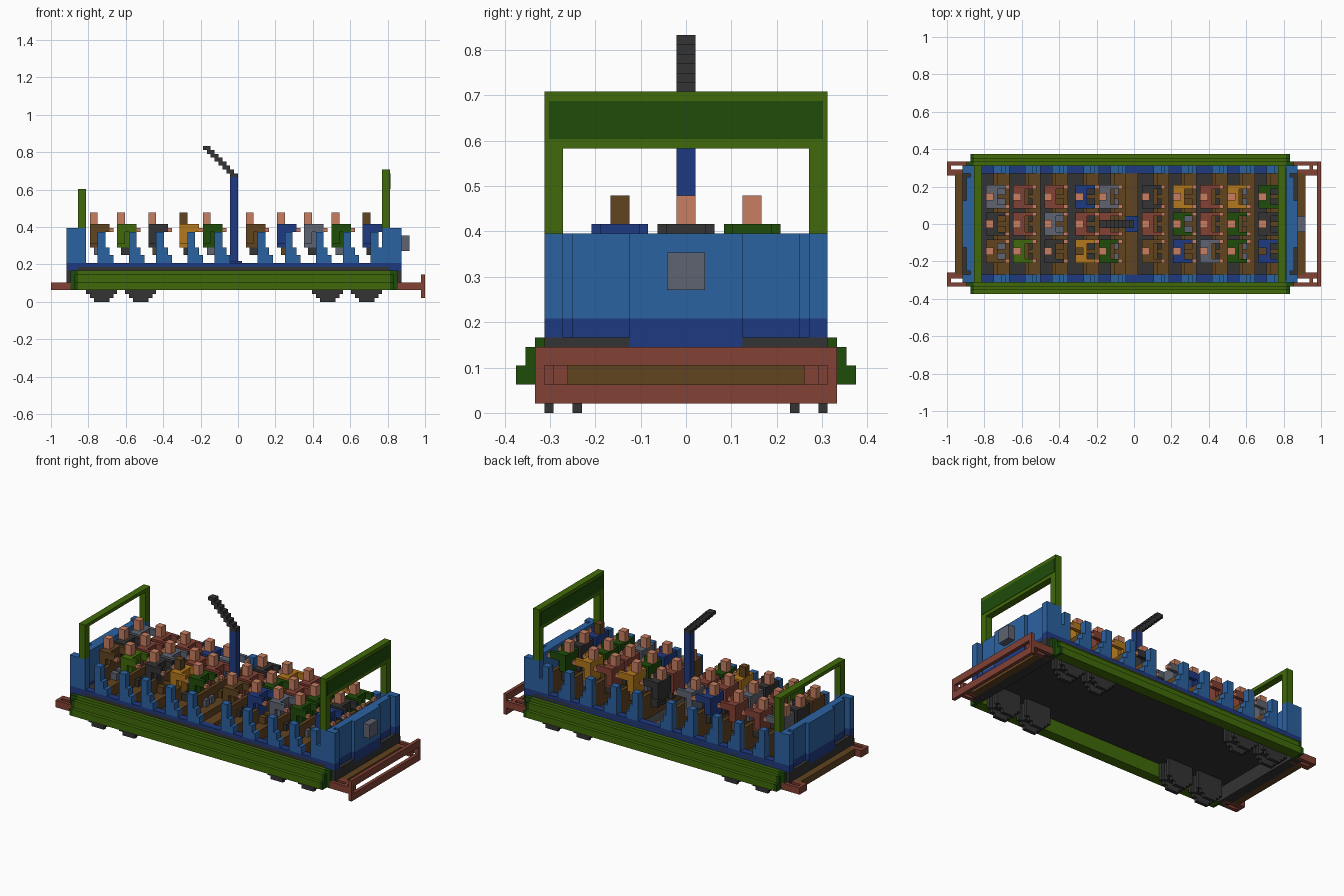
import bpy, bmesh

cube = bpy.data.objects.get("Cube")
if cube:
    bpy.data.objects.remove(cube, do_unlink=True)

U = 1 / 48  # one block of the grid

# Flat colours, given as sRGB bytes and stored linear
COLOURS = {
    "green": (65, 106, 9), "dark_green": (30, 76, 10), "navy": (31, 58, 129),
    "light_blue": (43, 98, 161), "charcoal": (51, 51, 51), "grey": (94, 99, 112),
    "brown": (97, 67, 32), "brick_red": (130, 65, 52), "skin": (200, 126, 97),
    "mustard": (178, 120, 28),
}


def linear(c):
    c /= 255
    return c / 12.92 if c <= 0.04045 else ((c + 0.055) / 1.055) ** 2.4


MATS = {}
for cname, rgb in COLOURS.items():
    m = bpy.data.materials.new(cname)
    m.use_nodes = True
    col = (*[linear(c) for c in rgb], 1)
    m.diffuse_color = col
    bsdf = m.node_tree.nodes["Principled BSDF"]
    bsdf.inputs["Base Color"].default_value = col
    bsdf.inputs["Roughness"].default_value = 0.9
    MATS[cname] = m


def part(name, groups):
    """groups: {colour: [(x0, x1, y0, y1, z0, z1), ...]} in block units."""
    bm = bmesh.new()
    for idx, boxes in enumerate(groups.values()):
        for x0, x1, y0, y1, z0, z1 in boxes:
            made = bmesh.ops.create_cube(bm, size=1)["verts"]
            for v in made:
                v.co.x = (x0 + x1) / 2 + v.co.x * (x1 - x0)
                v.co.y = (y0 + y1) / 2 + v.co.y * (y1 - y0)
                v.co.z = (z0 + z1) / 2 + v.co.z * (z1 - z0)
                v.co *= U
            for f in {f for v in made for f in v.link_faces}:
                f.material_index = idx
    mesh = bpy.data.meshes.new(name)
    bm.to_mesh(mesh)
    bm.free()
    for c in groups:
        mesh.materials.append(MATS[c])
    ob = bpy.data.objects.new(name, mesh)
    bpy.context.collection.objects.link(ob)


def both_y(boxes):
    return boxes + [(a, b, -d, -c, e, f) for a, b, c, d, e, f in boxes]


def flip_x(boxes):
    """Mirror across the middle of the car body at x = -1."""
    return [(-2 - b, -2 - a, c, d, e, f) for a, b, c, d, e, f in boxes]


# Floor slab, with a plank across the middle under the pole
part("floor", {"charcoal": [(-41, 39, -15, 15, 7, 9)]})
part("middle_plank", {"brown": [(-3, 1, -13, 13, 9, 10)]})

# Stepped side skirts with darker end caps
skirt = both_y([(-41, 39, 15, 18, 3, 5), (-41, 39, 15, 17, 5, 7), (-41, 39, 15, 16, 7, 8)])
caps = both_y([(39, 40, 15, 18, 3, 5), (39, 40, 15, 17, 5, 7), (39, 41, 15, 16, 3, 8)])
part("side_skirts", {"green": skirt, "dark_green": caps + flip_x(caps)})

# Navy band along the sides
part("side_band", {"navy": both_y([(-41, 39, 13, 15, 8, 10)])})

# Wheels: paired round-stepped discs joined by a hub
for i, x in enumerate((-35, -25, 23, 33)):
    discs = []
    for y0 in (11, 14):
        discs += [(x - 4, x + 4, y0, y0 + 1, 2, 7), (x - 3, x + 3, y0, y0 + 1, 1, 2),
                  (x - 2, x + 2, y0, y0 + 1, 0, 1)]
    discs.append((x - 3, x + 3, 12, 14, 2, 7))
    part(f"wheel_pair_{i + 1}", {"charcoal": both_y(discs)})

# Bowed end walls, lower band, end beam and ledge
wall, base = [], []
for y0, y1, out in ((0, 6, 42), (6, 12, 41), (12, 15, 40)):
    wall += both_y([(39, out, y0, y1, 10, 19)])
    base += both_y([(39, out, y0, y1, 7, 10)])
wall += both_y([(37, 42, 13, 15, 10, 19)])
base += both_y([(37, 42, 13, 15, 8, 10)])
beam = [(39, 42, -15, 15, 3, 7)] + both_y([(39, 42, 6, 15, 7, 8)])
ledge = [(42, 44, -13, 13, 3, 5)]
for side, f in (("front", list), ("rear", flip_x)):
    part(side + "_end_wall", {"light_blue": f(wall), "navy": f(base)})
    part(side + "_end_beam", {"charcoal": f(beam)})
    part(side + "_ledge", {"brown": f(ledge)})

# Headlamp
part("headlamp", {"grey": [(42, 44, -2, 2, 13, 17)]})

# Buffer arms: open loops at each corner, and the front bumper frame
part("front_buffer_arms", {"brick_red": both_y([
    (40, 47, 12.5, 14, 3, 5), (40, 47, 15, 16, 3, 5),
    (45, 46, 14, 15, 3, 5), (40, 41, 14, 15, 3, 5)])})
part("rear_buffer_arms", {"brick_red": both_y([
    (-48, -42, 12.5, 14, 3, 5), (-48, -42, 15, 16, 3, 5),
    (-48, -47, 14, 15, 3, 5), (-43, -42, 14, 15, 3, 5)])})
part("front_bumper", {"brick_red": [(47, 48, -16, 16, 1, 3), (47, 48, -16, 16, 5, 7)]
                      + both_y([(47, 48, 15, 16, 3, 5)])})

# End frames; the front one carries a dark board
part("rear_frame", {"green": both_y([(-41, -39, 13, 15, 19, 28)]) + [(-41, -39, -15, 15, 28, 29)]})
part("front_frame", {"green": both_y([(37, 39, 13, 15, 19, 28)]) + [(37, 39, -15, 15, 28, 34)],
                     "dark_green": [(36.9, 39.1, -14.5, 14.5, 29, 33)]})

# Centre pole on its foot, with a stepped trolley arm
part("pole", {"navy": [(-2, 0, -1, 1, 10, 32), (-3, 1, -2, 2, 9, 10.5)]})
part("trolley_arm", {"charcoal": [(-2 - i, -i, -1, 1, 32 + i, 33 + i) for i in range(8)]})

# Seat rows: side panels and wooden benches
SEATS = (-36, -28, -21, -13, -6, 5, 12, 20, 27, 34)
for r, s in enumerate(SEATS):
    part(f"seat_panels_{r + 1}", {"light_blue": both_y([
        (s, s + 2, 13, 15, 10, 18), (s + 2, s + 3, 13, 15, 10, 14),
        (s + 3, s + 4, 13, 15, 10, 12)])})
    part(f"bench_{r + 1}", {"brown": [(s, s + 4, -13, 13, 9, 12), (s, s + 1, -13, 13, 12, 16)]})

# Three passengers in each row
HEADS = (-38, -31, -23, -15, -9, 2, 10, 17, 24, 32)
COATS = {
    7: "grey brick_red brick_red navy grey charcoal mustard brick_red mustard dark_green",
    0: "charcoal brick_red grey brick_red brick_red brick_red dark_green brick_red dark_green charcoal",
    -7: "brown green charcoal mustard dark_green brown navy grey dark_green navy",
}
LEGS = ("grey", "charcoal", "brown", "charcoal")
BROWN_HEADS = {(3, -7), (9, -7)}

for r, h in enumerate(HEADS):
    for k, (y, coats) in enumerate(COATS.items()):
        coat = coats.split()[r]
        legs = LEGS[(r + 2 * k) % 4]
        head = "brown" if (r, y) in BROWN_HEADS else "skin"
        boxes = [(coat, (h, h + 3, y - 2, y + 2, 14, 20)),       # torso
                 (head, (h, h + 2, y - 1, y + 1, 20, 23))]       # head
        for a in (y - 3, y + 2):
            boxes += [(coat, (h, h + 2, a, a + 1, 15, 20)),      # shoulder
                      (coat, (h + 2, h + 5, a, a + 1, 18, 20)),  # forearm
                      ("skin", (h + 5, h + 6, a, a + 1, 18, 19))]  # hand
        for a in (y - 2, y + 0.5):
            boxes += [(legs, (h + 1, h + 5, a, a + 1.5, 12, 14)),  # thigh
                      (legs, (h + 4, h + 5, a, a + 1.5, 9, 12))]   # shin
        groups = {}
        for c, b in boxes:
            groups.setdefault(c, []).append(b)
        part(f"passenger_{r + 1}_{k + 1}", groups)
